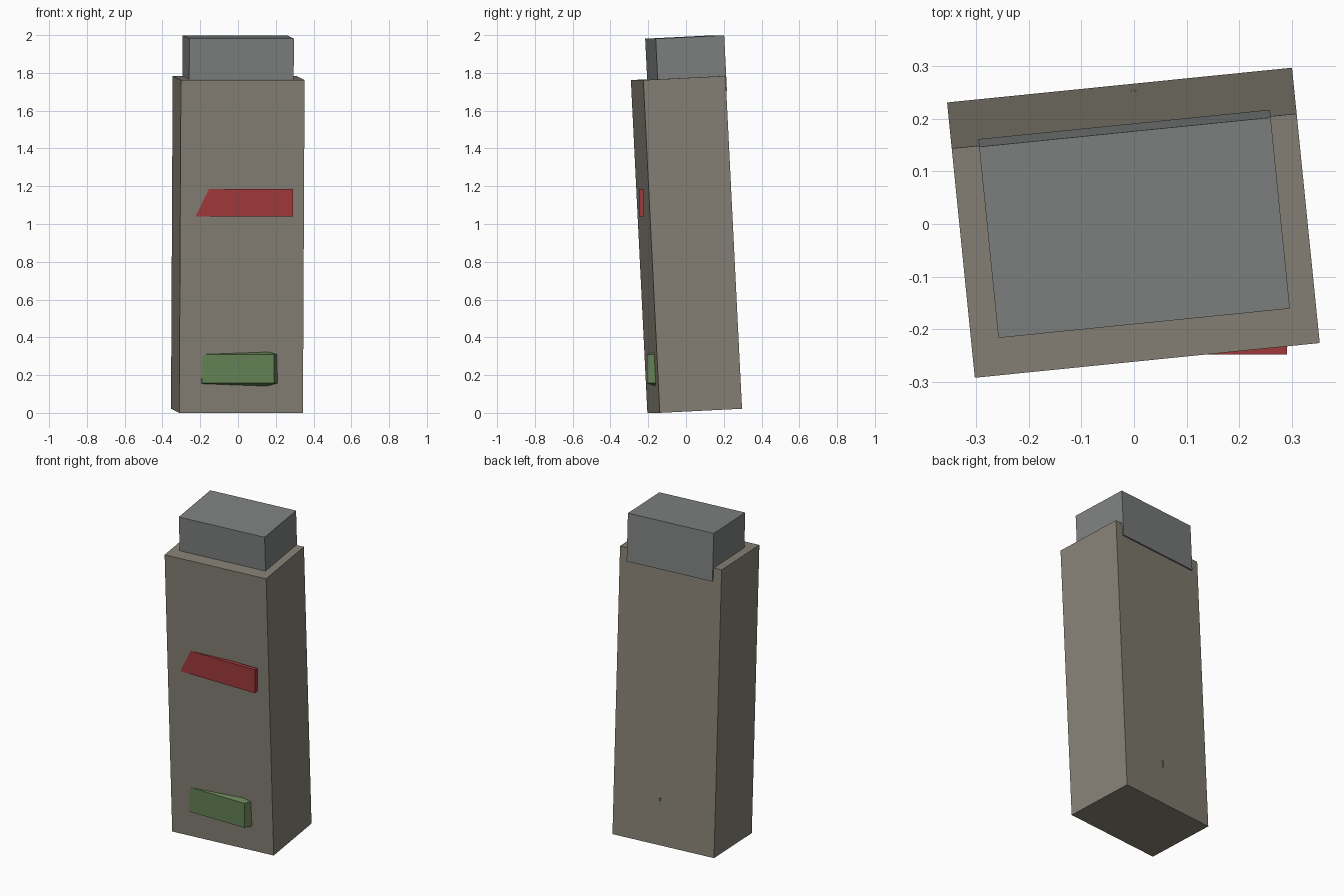
import bpy, bmesh
from math import sin, cos, pi, radians
from mathutils import Matrix, Vector, Euler

if "Cube" in bpy.data.objects:
    bpy.data.objects.remove(bpy.data.objects["Cube"])


def add_part(name, bm, color):
    bmesh.ops.recalc_face_normals(bm, faces=bm.faces)
    mesh = bpy.data.meshes.new(name)
    bm.to_mesh(mesh)
    bm.free()
    obj = bpy.data.objects.new(name, mesh)
    bpy.context.collection.objects.link(obj)
    mat = bpy.data.materials.new(name + "_paint")
    mat.diffuse_color = (*color, 1)
    mat.use_nodes = True
    mat.node_tree.nodes["Principled BSDF"].inputs["Base Color"].default_value = mat.diffuse_color
    mesh.materials.append(mat)
    return obj


def box(name, size, center, color, frame=Matrix()):
    bm = bmesh.new()
    bmesh.ops.create_cube(bm, size=1)
    bm.transform(frame @ Matrix.Translation(center) @ Matrix.Diagonal((*size, 1)))
    return add_part(name, bm, color)


# Leaning frame shared by the body and cap, origin at the body's base centre
tilt = Matrix.Translation((-0.0055, 0.046, 0.011)) @ \
    Euler((radians(2.85), 0, radians(5.75))).to_matrix().to_4x4()

# Tall body and cap, the cap set back and overhanging the rear
box("body", (0.658, 0.438, 1.764), (0, 0, 0.882), (0.24, 0.22, 0.18), tilt)
cap_top = tilt.inverted() @ Vector((0.001, -0.007, 1.99))
box("cap", (0.556, 0.365, 0.295), cap_top - Vector((0, 0, 0.1475)),
    (0.21, 0.22, 0.22), tilt)

# Upright red strip, its left end sunk into the body
box("red_strip", (0.58, 0.025, 0.145), (0, -0.2355, 1.1125), (0.35, 0.04, 0.045))

# Five-sided squashed ball inside the body, its flat front facet standing out
bm = bmesh.new()
rings = []
for z in (0.157, 0.31):
    rings.append([bm.verts.new((0.323 * sin(2 * pi * i / 5),
                                0.2555 * cos(2 * pi * i / 5), z)) for i in range(5)])
low, high = (bm.verts.new((0, 0, z)) for z in (0.08, 0.387))
for i in range(5):
    j = (i + 1) % 5
    bm.faces.new((rings[0][i], rings[0][j], rings[1][j], rings[1][i]))
    bm.faces.new((rings[0][j], rings[0][i], low))
    bm.faces.new((rings[1][i], rings[1][j], high))
add_part("green_facet", bm, (0.13, 0.22, 0.09))
